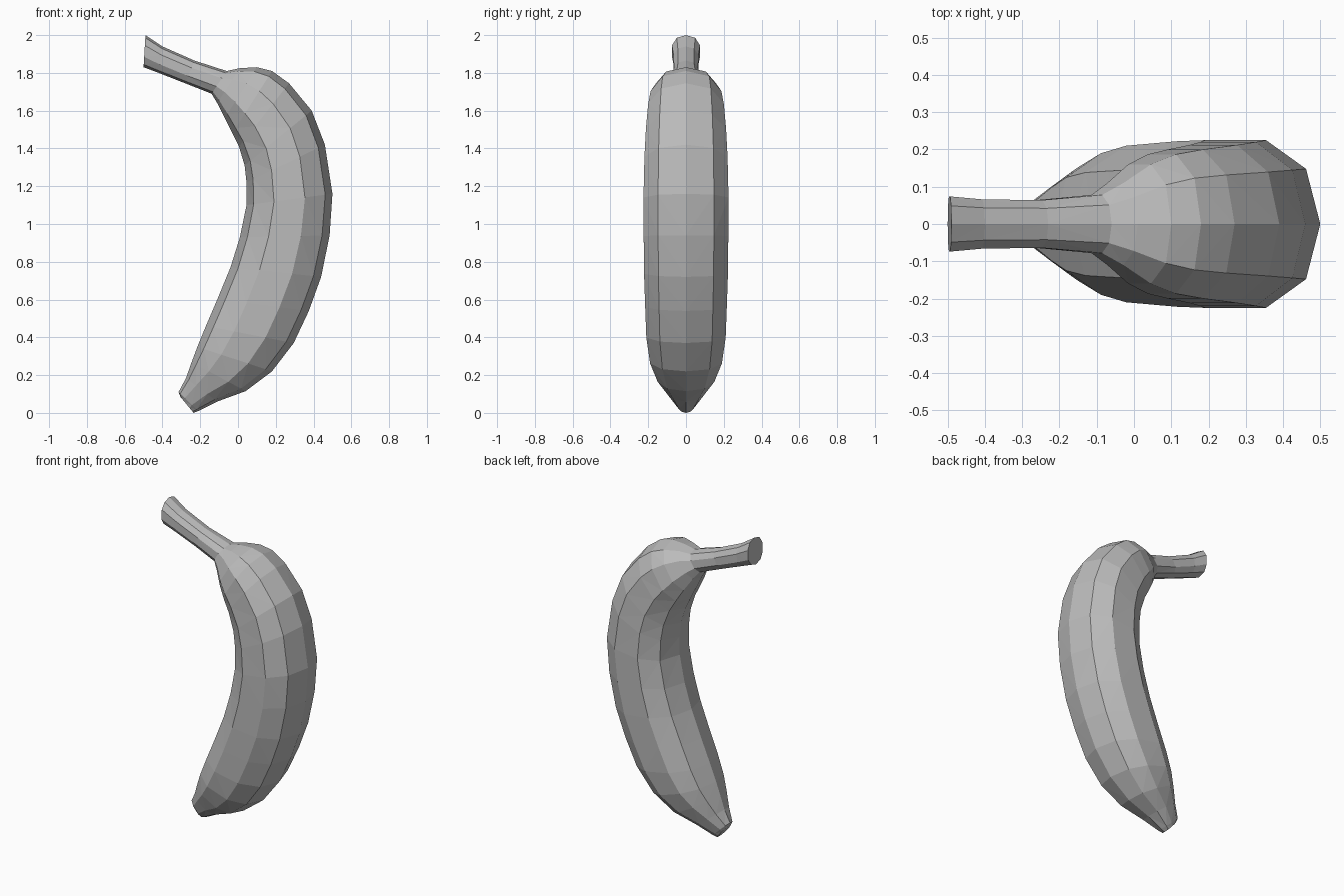
import bpy
import bmesh
from math import cos, sin, pi
from mathutils import Vector

default_cube = bpy.data.objects.get("Cube")
if default_cube:
    bpy.data.objects.remove(default_cube, do_unlink=True)

SIDES = 10
ROUNDNESS = 2.3

# Cross-sections from stem to tip: outer x, outer z, inner x, inner z, half width
SECTIONS = [
    (-.49, 2, -.5, 1.83, .074),
    (-.4, 1.94, -.42, 1.8, .066),
    (-.23, 1.865, -.28, 1.745, .064),
    (-.06, 1.81, -.14, 1.69, .078),
    (.01, 1.825, -.11, 1.64, .11),
    (.1, 1.83, -.07, 1.56, .16),
    (.18, 1.81, -.03, 1.48, .187),
    (.27, 1.745, .005, 1.41, .2),
    (.39, 1.6, .035, 1.31, .212),
    (.46, 1.42, .045, 1.22, .22),
    (.5, 1.16, .045, 1.1, .225),
    (.485, .94, .01, .93, .224),
    (.44, .72, -.04, .77, .222),
    (.375, .54, -.11, .6, .216),
    (.295, .37, -.17, .46, .21),
    (.18, .22, -.215, .35, .19),
    (.04, .115, -.245, .27, .15),
    (-.11, .06, -.275, .185, .1),
    (-.21, .01, -.315, .11, .055),
    (-.235, 0, -.305, .085, .04),
]


def signed_power(value, exponent):
    return abs(value) ** exponent * (1 if value >= 0 else -1)


def add_ring(bm, section):
    """Rounded cross-section spanning the outer and inner edge of the fruit."""
    outer_x, outer_z, inner_x, inner_z, width = section
    outer = Vector((outer_x, 0, outer_z))
    inner = Vector((inner_x, 0, inner_z))
    centre = (outer + inner) / 2
    radius = (outer - inner) / 2
    exponent = 2 / ROUNDNESS
    widest = max(sin(2 * pi * i / SIDES) for i in range(SIDES)) ** exponent
    ring = []
    for i in range(SIDES):
        angle = 2 * pi * i / SIDES
        depth = signed_power(cos(angle), exponent)
        side = signed_power(sin(angle), exponent) * width / widest
        ring.append(bm.verts.new(centre + radius * depth + Vector((0, side, 0))))
    return ring


# Skin lofted through all the rings and closed at the stem and the tip
bm = bmesh.new()
rings = [add_ring(bm, section) for section in SECTIONS]
for upper, lower in zip(rings, rings[1:]):
    for i in range(SIDES):
        j = (i + 1) % SIDES
        bm.faces.new((upper[i], upper[j], lower[j], lower[i]))
bm.faces.new(rings[0])
bm.faces.new(rings[-1])
bmesh.ops.recalc_face_normals(bm, faces=bm.faces)
bmesh.ops.triangulate(bm, faces=[f for f in bm.faces if len(f.verts) == 4])

mesh = bpy.data.meshes.new("banana")
bm.to_mesh(mesh)
bm.free()
banana = bpy.data.objects.new("banana", mesh)
bpy.context.collection.objects.link(banana)

# Plain grey skin
grey = bpy.data.materials.new("plain grey")
grey.use_nodes = True
colour = (.5, .5, .5, 1)
grey.diffuse_color = colour
grey.node_tree.nodes["Principled BSDF"].inputs["Base Color"].default_value = colour
mesh.materials.append(grey)
